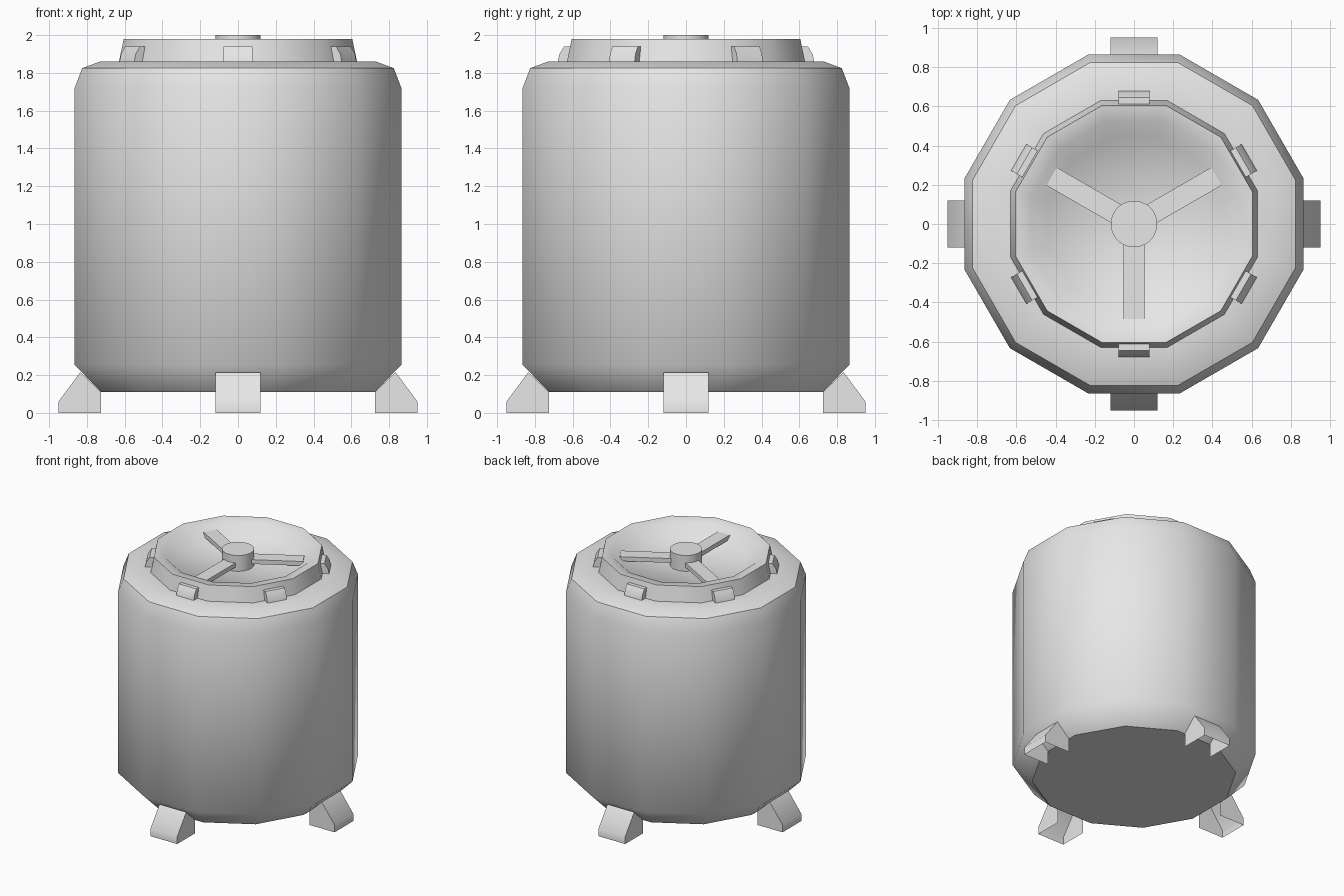
import bpy, bmesh, math
from mathutils import Matrix, Vector

cube = bpy.data.objects.get("Cube")
if cube:
    bpy.data.objects.remove(cube)

SIDES = 12
grey = bpy.data.materials.new("light grey metal")
grey.use_nodes = True
grey.diffuse_color = (0.8, 0.8, 0.8, 1)
grey.node_tree.nodes["Principled BSDF"].inputs["Base Color"].default_value = (0.8, 0.8, 0.8, 1)


def finish(name, bm, angle=None):
    """Turn a bmesh into a named object, smoothing edges below an angle."""
    mesh = bpy.data.meshes.new(name)
    bm.to_mesh(mesh)
    bm.free()
    obj = bpy.data.objects.new(name, mesh)
    bpy.context.collection.objects.link(obj)
    mesh.materials.append(grey)
    if angle:
        bpy.ops.object.select_all(action='DESELECT')
        obj.select_set(True)
        bpy.context.view_layer.objects.active = obj
        bpy.ops.object.shade_smooth_by_angle(angle=math.radians(angle))
    return obj


def lathe(name, profile, sides, angle, cap_start=False, cap_end=False):
    """Spin (apothem, height) points so flat sides face the axes."""
    bm = bmesh.new()
    scale = 1 / math.cos(math.pi / sides)
    rings = []
    for r, z in profile:
        if r == 0:
            rings.append([bm.verts.new((0, 0, z))] * sides)
            continue
        rings.append([bm.verts.new((r * scale * math.cos(a), r * scale * math.sin(a), z))
                      for a in ((i + 0.5) * math.tau / sides for i in range(sides))])
    for low, high in zip(rings, rings[1:]):
        for i in range(sides):
            j = (i + 1) % sides
            corners = dict.fromkeys((low[i], low[j], high[j], high[i]))
            bm.faces.new(list(corners))
    if cap_start:
        bm.faces.new(rings[0][::-1])
    if cap_end:
        bm.faces.new(rings[-1])
    return finish(name, bm, angle)


def extrude_section(name, section, half_width, turn, open_edges=(), angle=None):
    """Extrude a (radius, height) section sideways, then turn it about z."""
    bm = bmesh.new()
    near = [bm.verts.new((r, -half_width, z)) for r, z in section]
    far = [bm.verts.new((r, half_width, z)) for r, z in section]
    bm.faces.new(near)
    bm.faces.new(far[::-1])
    n = len(section)
    for i in range(n):
        if i not in open_edges:
            j = (i + 1) % n
            bm.faces.new((near[j], near[i], far[i], far[j]))
    bm.transform(Matrix.Rotation(math.radians(turn), 4, 'Z'))
    return finish(name, bm, angle)


# Tank body with bevelled foot and rounded shoulder
lathe("tank_body", [(0.725, 0.11), (0.865, 0.255), (0.865, 1.72), (0.825, 1.825),
                    (0.73, 1.86), (0.6, 1.86)], SIDES, 45.5, cap_start=True)

# Raised rim with a dished lid inside
lathe("lid_rim", [(0.63, 1.86), (0.605, 1.98), (0.525, 1.97), (0.44, 1.89),
                  (0, 1.865)], SIDES, 85)

# Central hub and three spokes
lathe("hub", [(0.118, 1.85), (0.118, 2.0)], 32, 40, cap_end=True)
for k, turn in enumerate((30, 150, 270)):
    extrude_section(f"spoke_{k + 1}", [(0.05, 1.905), (0.485, 1.905), (0.485, 1.94), (0.05, 1.94)],
                    0.053, turn)

# Six wedge clips around the rim
clip = [(0.6, 1.855), (0.68, 1.855), (0.67, 1.9), (0.645, 1.94), (0.6, 1.94)]
for k in range(6):
    extrude_section(f"rim_clip_{k + 1}", clip, 0.078, 30 + 60 * k, angle=40)

# Four hollow feet, open underneath and against the body
foot = [(0.725, 0), (0.95, 0), (0.95, 0.06), (0.835, 0.215), (0.725, 0.11)]
for k in range(4):
    extrude_section(f"foot_{k + 1}", foot, 0.12, 90 * k, open_edges=(0, 3, 4), angle=60)
